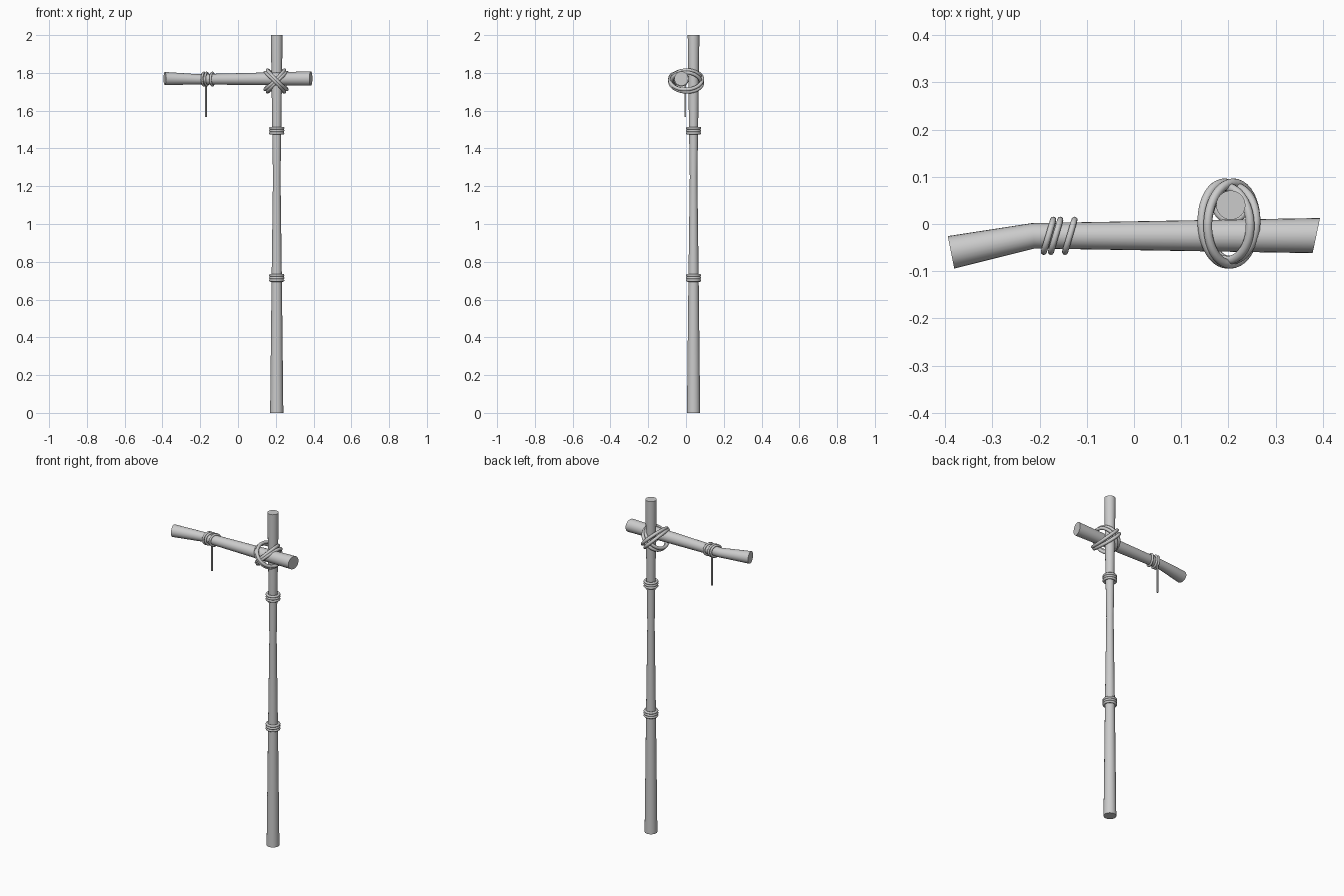
import bpy, bmesh, math
from mathutils import Vector

if "Cube" in bpy.data.objects:
    bpy.data.objects.remove(bpy.data.objects["Cube"])

def tube(name, rings, sides=24, closed=False):
    """Sweep circles; each ring is (centre, radius, normal)."""
    bm = bmesh.new()
    loops = []
    for c, r, n in rings:
        n = Vector(n).normalized()
        ref = Vector((0, 0, 1)) if abs(n.z) < 0.9 else Vector((0, 1, 0))
        if closed:
            ref = closed
        u = (ref - n * ref.dot(n)).normalized()
        v = n.cross(u)
        loops.append([bm.verts.new(Vector(c) + r * (math.cos(a) * u + math.sin(a) * v))
                      for a in (2 * math.pi * i / sides for i in range(sides))])
    pairs = list(zip(loops, loops[1:]))
    if closed:
        pairs.append((loops[-1], loops[0]))
    for a, b in pairs:
        for i in range(sides):
            j = (i + 1) % sides
            bm.faces.new((a[i], a[j], b[j], b[i]))
    if not closed:
        bm.faces.new(loops[0][::-1])
        bm.faces.new(loops[-1])
    bmesh.ops.recalc_face_normals(bm, faces=bm.faces)
    me = bpy.data.meshes.new(name)
    bm.to_mesh(me)
    bm.free()
    ob = bpy.data.objects.new(name, me)
    bpy.context.collection.objects.link(ob)
    bpy.ops.object.select_all(action='DESELECT')
    ob.select_set(True)
    bpy.context.view_layer.objects.active = ob
    bpy.ops.object.shade_smooth_by_angle(angle=math.radians(40))
    return ob

def rope_loop(name, centre, a, b, r, steps=32, sides=10):
    """Elliptical rope ring spanned by semi-axis vectors a and b."""
    c, a, b = Vector(centre), Vector(a), Vector(b)
    rings = []
    for i in range(steps):
        t = 2 * math.pi * i / steps
        rings.append((c + a * math.cos(t) + b * math.sin(t), r,
                      b * math.cos(t) - a * math.sin(t)))
    return tube(name, rings, sides, a.cross(b).normalized())

# Upright pole, slimmer in the middle
PX, PY = 0.205, 0.04
tube("upright_pole", [((PX, PY, z), r, (0, 0, 1)) for z, r in
     [(0, 0.035), (0.72, 0.027), (1.25, 0.020), (1.5, 0.024), (2.0, 0.031)]])

# Cross pole, bent near its left end
tube("cross_pole", [
    ((-0.3875, -0.060, 1.770), 0.035, (1, 0.20, 0)),
    ((-0.213, -0.025, 1.766), 0.027, (1, 0.11, 0)),
    ((0.386, -0.0245, 1.770), 0.038, (1, -0.21, 0))])

# Binding rings on the upright
for level, z in (("lower", 0.715), ("upper", 1.494)):
    for k in (-1, 0, 1):
        rope_loop(f"{level}_binding_{k + 2}", (PX, PY, z + k * 0.0135),
                  (0.033, 0, 0), (0, 0.033, 0), 0.0073)

# Slanted binding rings on the cross pole, with a hanging cord
for k, x in enumerate((-0.181, -0.166, -0.136)):
    rope_loop(f"cross_binding_{k + 1}", (x, -0.025, 1.767),
              (0.010, 0.034, 0), (0, 0, 0.033), 0.0065)
tube("hanging_cord", [((-0.17, -0.004, z), 0.005, (0, 0, 1)) for z in (1.566, 1.745)], 10)

# Crossed lashing where the poles meet: two strands per diagonal
for s, ry in ((1, 0.078), (-1, 0.086)):
    d = Vector((0.70, 0, 0.70 * s))
    n = Vector((-0.70 * s, 0, 0.70))
    for k in (-1, 1):
        rope_loop(f"lashing_{'rising' if s > 0 else 'falling'}_{(k + 3) // 2}",
                  Vector((0.201, 0.001, 1.757)) + n * 0.009 * k,
                  d * 0.073, Vector((0, ry, 0)) + n * 0.004 * k, 0.0095, 40, 12)
